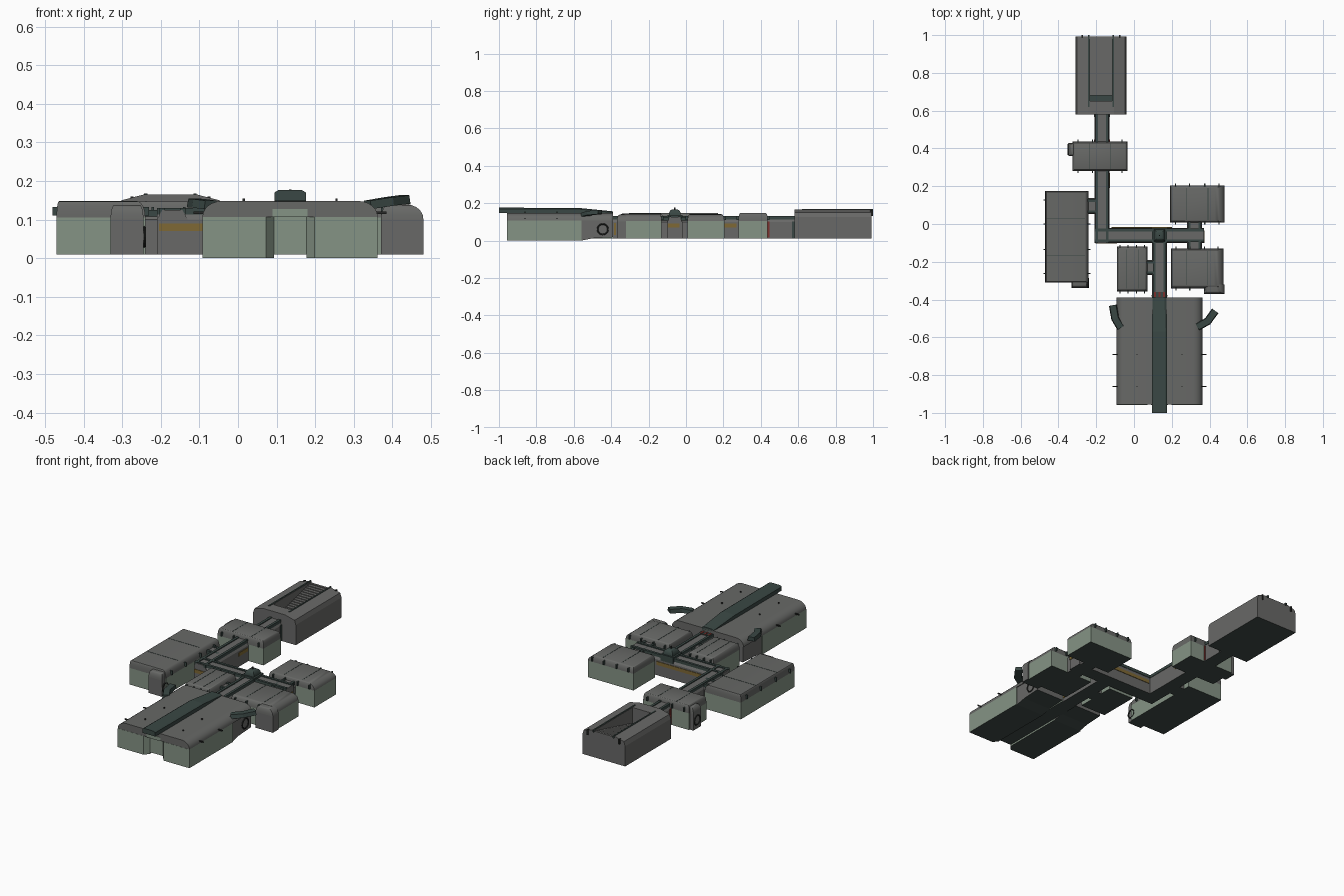
import bpy, bmesh, math
from mathutils import Vector

if "Cube" in bpy.data.objects:
    bpy.data.objects.remove(bpy.data.objects["Cube"])


def material(name, r, g, b):
    m = bpy.data.materials.new(name)
    m.diffuse_color = (r, g, b, 1)
    m.use_nodes = True
    m.node_tree.nodes["Principled BSDF"].inputs["Base Color"].default_value = m.diffuse_color
    return m


GREEN = material("pale_green_wall", 0.235, 0.295, 0.235)
GREY = material("grey_wall", 0.14, 0.14, 0.136)
ROOF = material("roof_grey", 0.137, 0.14, 0.134)
TEAL = material("dark_teal", 0.042, 0.064, 0.058)
UNDER = material("dark_underside", 0.05, 0.068, 0.063)
DARK = material("near_black", 0.02, 0.022, 0.02)
YELLOW = material("ochre_stripe", 0.21, 0.14, 0.035)
RED = material("dull_red", 0.2, 0.03, 0.025)


def finish(name, bm, mat, smooth=False):
    bmesh.ops.recalc_face_normals(bm, faces=bm.faces)
    # faces on the ground side take the dark underside colour
    for f in bm.faces:
        if f.normal.z < -0.9 and f.calc_center_median().z < 0.025:
            f.material_index = 1
    me = bpy.data.meshes.new(name)
    bm.to_mesh(me)
    bm.free()
    me.materials.append(mat)
    me.materials.append(UNDER)
    ob = bpy.data.objects.new(name, me)
    bpy.context.collection.objects.link(ob)
    if smooth:
        bpy.ops.object.select_all(action='DESELECT')
        ob.select_set(True)
        bpy.context.view_layer.objects.active = ob
        bpy.ops.object.shade_smooth_by_angle(angle=math.radians(40))
    return ob


def loft(name, rings, mat, smooth=False):
    """Closed skin through rings of equal point count."""
    bm = bmesh.new()
    vs = [[bm.verts.new(p) for p in ring] for ring in rings]
    n = len(vs[0])
    for a, b in zip(vs, vs[1:]):
        for i in range(n):
            bm.faces.new((a[i], a[(i + 1) % n], b[(i + 1) % n], b[i]))
    bm.faces.new(vs[0])
    bm.faces.new(vs[-1])
    return finish(name, bm, mat, smooth)


def prism(name, pts, axis, a, b, mat, smooth=False):
    place = {'x': lambda p, t: (t, p[0], p[1]),
             'y': lambda p, t: (p[0], t, p[1]),
             'z': lambda p, t: (p[0], p[1], t)}[axis]
    return loft(name, [[place(p, t) for p in pts] for t in (a, b)], mat, smooth)


def box(name, x0, x1, y0, y1, z0, z1, mat):
    return prism(name, [(x0, y0), (x1, y0), (x1, y1), (x0, y1)], 'z', z0, z1, mat)


def round_roof(name, x0, x1, y0, y1, z0, z1, inset, mat=ROOF, steps=6):
    """Roof whose four sides curve in by inset = (left, right, front, back)."""
    l, r, f, k = inset
    rings = []
    for i in range(steps + 1):
        t = math.pi / 2 * i / steps
        c, z = 1 - math.cos(t), z0 + (z1 - z0) * math.sin(t)
        rings.append([(x0 + l * c, y0 + f * c, z), (x1 - r * c, y0 + f * c, z),
                      (x1 - r * c, y1 - k * c, z), (x0 + l * c, y1 - k * c, z)])
    return loft(name, rings, mat, True)


def pin(name, x, y, z, h=0.012, s=0.003):
    box(name, x - s, x + s, y - s, y + s, z, z + h, DARK)


def building(name, x0, x1, y0, y1, top, inset, rib_axis):
    """Green walls, rounded roof, seam strips, edge brackets and roof pins."""
    box(name + "_walls", x0, x1, y0, y1, 0.01, 0.105, GREEN)
    round_roof(name + "_roof", x0, x1, y0, y1, 0.105, top, inset)
    l, r, f, k = inset
    for t in (0.1, 0.36, 0.64, 0.9):
        if rib_axis == 'y':
            p = x0 + (x1 - x0) * t
            for y in (y0, y1):
                box(name + "_bracket", p - .003, p + .003, y - .01, y + .01, .11, .132, TEAL)
        else:
            p = y0 + (y1 - y0) * t
            for x in (x0, x1):
                box(name + "_bracket", x - .01, x + .01, p - .003, p + .003, .11, .132, TEAL)
    for t in (0.3, 0.7):
        if rib_axis == 'y':
            p = x0 + (x1 - x0) * t
            box(name + "_seam", p - .0015, p + .0015, y0 + f, y1 - k, top - .002, top + .001, TEAL)
        else:
            p = y0 + (y1 - y0) * t
            box(name + "_seam", x0 + l, x1 - r, p - .0015, p + .0015, top - .002, top + .001, TEAL)


def annex(name, x0, x1, y0, y1, inset):
    box(name + "_walls", x0, x1, y0, y1, 0.01, 0.102, GREY)
    round_roof(name + "_roof", x0, x1, y0, y1, 0.102, 0.138, inset)


def ring(name, x, y, z, r):
    """Round hatch frame facing sideways."""
    bpy.ops.mesh.primitive_torus_add(location=(x, y, z), rotation=(0, math.pi / 2, 0), major_radius=r,
                                     minor_radius=0.004, major_segments=20, minor_segments=6)
    bpy.context.object.name = name
    bpy.context.object.data.materials.append(DARK)


def corridor(name, axis, c, a, b, hw=0.04, top=0.125):
    """Chamfered passage with dark rails along its roof edges."""
    pts = [(c - hw, .01), (c + hw, .01), (c + hw, .1), (c + hw * .65, top), (c - hw * .65, top), (c - hw, .1)]
    prism(name, pts, axis, a, b, GREY)
    for s in (-1, 1):
        p = c + s * hw * 0.7
        rail = [(p - .007, top - .012), (p + .007, top - .012), (p + .007, top + .005), (p - .007, top + .005)]
        prism(name + "_rail", rail, axis, a, b, TEAL)


# Passages
corridor("north_passage", 'y', -0.17, -0.10, 0.60)
corridor("cross_passage", 'x', -0.06, -0.21, 0.37)
corridor("south_passage", 'y', 0.135, -0.40, -0.06)
corridor("east_link", 'y', 0.32, -0.14, 0.02, 0.04, 0.12)
corridor("west_link", 'x', 0.095, -0.25, -0.17, 0.042, 0.12)
corridor("centre_link", 'x', -0.23, 0.07, 0.12, 0.04, 0.12)

# Painted stripes and door frames on the passages
box("front_stripe", -0.205, -0.09, -0.103, -0.099, 0.07, 0.09, YELLOW)
box("back_stripe", -0.12, 0.2, -0.021, -0.017, 0.07, 0.09, YELLOW)
box("side_stripe", -0.131, -0.127, 0.19, 0.27, 0.07, 0.09, YELLOW)
box("end_stripe", 0.369, 0.373, -0.10, -0.035, 0.07, 0.09, YELLOW)
box("north_door_frame", -0.213, -0.127, 0.437, 0.447, 0.015, 0.103, RED)
box("garage_door_frame", -0.213, -0.127, 0.566, 0.58, 0.012, 0.103, TEAL)
box("south_door_frame", 0.092, 0.178, -0.385, -0.375, 0.03, 0.095, YELLOW)
box("south_door_sill", 0.1, 0.17, -0.387, -0.36, 0.12, 0.13, TEAL)
for x in (0.112, 0.135, 0.158):
    box("south_door_mark", x - .005, x + .005, -0.387, -0.36, 0.128, 0.132, RED)

# Hub with a small dome where the passages meet
box("hub_base", 0.095, 0.175, -0.10, -0.02, 0.10, 0.137, TEAL)
round_roof("hub_dome", 0.105, 0.165, -0.092, -0.028, 0.137, 0.166, (.02,) * 4, TEAL)
pin("hub_aerial", 0.135, -0.06, 0.165, 0.013)

# Modules
building("west_module", -0.47, -0.24, -0.31, 0.175, 0.147, (0.006, 0.02, 0.006, 0.006), 'x')
building("northeast_module", 0.19, 0.478, 0.008, 0.205, 0.14, (0.01, 0.05, 0.012, 0.015), 'y')
building("southeast_module", 0.195, 0.473, -0.342, -0.13, 0.143, (0.01, 0.05, 0.02, 0.012), 'y')
building("north_module", -0.325, -0.035, 0.28, 0.437, 0.147, (0.01, 0.01, 0.01, 0.01), 'y')
building("centre_module", -0.09, 0.072, -0.357, -0.12, 0.143, (0.015, 0.015, 0.015, 0.015), 'y')

# Annexes and round hatches
annex("west_annex", -0.33, -0.245, -0.338, -0.30, (.01, .01, .015, 0))
annex("southeast_annex", 0.37, 0.48, -0.37, -0.32, (.02, .04, .015, 0))
annex("north_annex", -0.348, -0.31, 0.36, 0.43, (.02, 0, .01, .01))
ring("west_hatch", -0.242, -0.312, 0.055, 0.024)
ring("hangar_hatch", 0.358, -0.445, 0.06, 0.028)
ring("north_hatch", -0.348, 0.395, 0.058, 0.026)

# North garage: solid flanks, head block, descending stairs between
mid = -0.175
for s, n in ((-1, "left"), (1, "right")):
    flank = [(.135, .01), (.135, .125), (.127, .15), (.068, .165), (.058, .165), (.058, .01)]
    prism("garage_%s_flank" % n, [(mid + s * x, z) for x, z in flank], 'y', 0.58, 0.993, GREY)
    p = mid + s * 0.064
    box("garage_%s_rail" % n, p - .004, p + .004, 0.62, 1.0, 0.155, 0.168, TEAL)
    box("garage_end_post", mid + s * .1 - .004, mid + s * .1 + .004, 0.985, 1.0, .13, .16, DARK)
box("garage_head", mid - .06, mid + .06, 0.58, 0.65, 0.01, 0.165, GREY)
box("garage_floor", mid - .06, mid + .06, 0.645, 0.69, 0.01, 0.075, TEAL)
box("garage_back_wall", mid - .06, mid + .06, 0.98, 0.993, 0.01, 0.16, GREY)
steps = 17
for i in range(steps):
    y = 0.68 + i * 0.30 / steps
    box("stair", mid - .06, mid + .06, y, y + 0.30 / steps, 0.01, 0.08 + 0.075 * (i + 1) / steps, GREY)

# Main hangar: two halves either side of a recessed centre
cx = 0.135
for s, n in ((-1, "left"), (1, "right")):
    plan = [(.227, -.957), (.063, -.957), (.042, -.93), (.042, -.56), (.227, -.56)]
    prism("hangar_%s_wall" % n, [(cx + s * x, y) for x, y in plan], 'z', 0, 0.107, GREEN)
    # sloped rear part
    tail = [(-.56, 0), (-.56, .107), (-.39, .107), (-.39, .018), (-.50, .012)]
    prism("hangar_%s_tail" % n, tail, 'x', cx + s * .042, cx + s * .222, GREY)
    # roof pins and side studs
    for y in (-0.86, -0.69):
        pin("hangar_pin", cx + s * 0.12, y, 0.147, .008)
        x = cx + s * 0.23
        box("hangar_stud", x - .02, x + .02, y - .003, y + .003, .115, .121, DARK)
box("hangar_centre", cx - .045, cx + .045, -0.93, -0.39, 0.01, 0.12, GREEN)
box("hangar_lintel", cx - .045, cx + .045, -0.958, -0.94, 0.106, 0.127, GREEN)
arc = [(0.227 - 0.05 * (1 - math.cos(t)), 0.107 + 0.041 * math.sin(t))
       for t in [math.pi / 2 * i / 6 for i in range(7)]]
outline = [(cx + x, z) for x, z in arc] + [(cx - x, z) for x, z in reversed(arc)]
prism("hangar_roof", outline, 'y', -0.956, -0.39, ROOF, True)

# Spine beam along the hangar roof
loft("spine_beam", [[(cx - w, y, z0), (cx + w, y, z0), (cx + w, y, z1 - .006), (cx + w - .01, y, z1),
                     (cx - w + .01, y, z1), (cx - w, y, z1 - .006)]
                    for y, z0, z1, w in ((-1, .148, .176, .041), (-.57, .14, .174, .041), (-.39, .13, .156, .036))],
     TEAL)


def arm(name, path, w=0.021):
    """Bent flat arm swept along (x, y, z) points."""
    rings = []
    for i, p in enumerate(path):
        a, b = path[max(i - 1, 0)], path[min(i + 1, len(path) - 1)]
        d = Vector((b[0] - a[0], b[1] - a[1], 0)).normalized()
        side, p = Vector((-d.y, d.x, 0)) * w, Vector(p)
        up = Vector((0, 0, 0.011))
        rings.append([p - side - up, p + side - up, p + side * .8 + up, p - side * .8 + up])
    loft(name, rings, TEAL)


# Side arms at the rear of the hangar
arm("left_arm", [(-0.07, -0.55, 0.138), (-0.10, -0.50, 0.142), (-0.112, -0.43, 0.143)])
arm("right_arm", [(0.335, -0.545, 0.138), (0.39, -0.515, 0.147), (0.43, -0.46, 0.152)])
